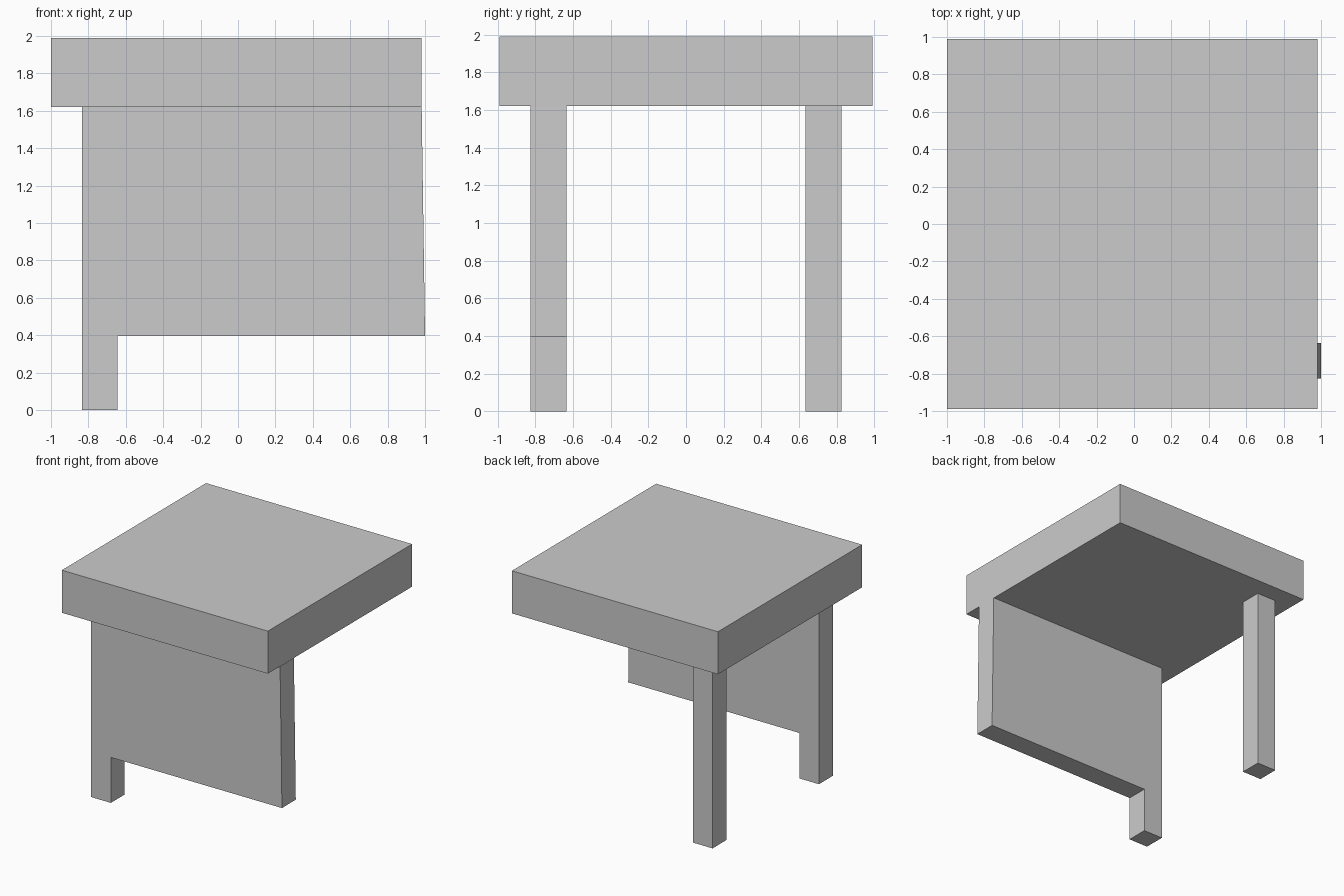
import bpy, bmesh

if "Cube" in bpy.data.objects:
    bpy.data.objects.remove(bpy.data.objects["Cube"])

LEG_X = (-0.833, -0.645)
LEG_Y = (0.635, 0.825)
SLAB_Z = (1.62, 1.99)
PANEL_Z = 0.395


def extrude_profile(name, points, y0, y1):
    """Extrude an (x, z) outline from y0 to y1."""
    bm = bmesh.new()
    face = bm.faces.new([bm.verts.new((x, y0, z)) for x, z in points])
    result = bmesh.ops.extrude_face_region(bm, geom=[face])
    verts = [g for g in result["geom"] if isinstance(g, bmesh.types.BMVert)]
    bmesh.ops.translate(bm, vec=(0, y1 - y0, 0), verts=verts)
    bmesh.ops.recalc_face_normals(bm, faces=bm.faces)
    mesh = bpy.data.meshes.new(name)
    bm.to_mesh(mesh)
    bm.free()
    obj = bpy.data.objects.new(name, mesh)
    bpy.context.collection.objects.link(obj)
    return obj


def rectangle(x0, x1, z0, z1):
    return [(x0, z0), (x1, z0), (x1, z1), (x0, z1)]


# Thick square top
extrude_profile("table_top", rectangle(-1.0, 0.98, *SLAB_Z), -0.99, 0.99)

# Single back leg
extrude_profile("back_leg", rectangle(*LEG_X, 0, SLAB_Z[0]), *LEG_Y)

# Front leg and panel in one piece, right edge slightly slanted
front = [(LEG_X[0], 0), (LEG_X[1], 0), (LEG_X[1], PANEL_Z),
         (1.0, PANEL_Z), (0.982, SLAB_Z[0]), (LEG_X[0], SLAB_Z[0])]
extrude_profile("front_leg_panel", front, -LEG_Y[1], -LEG_Y[0])
